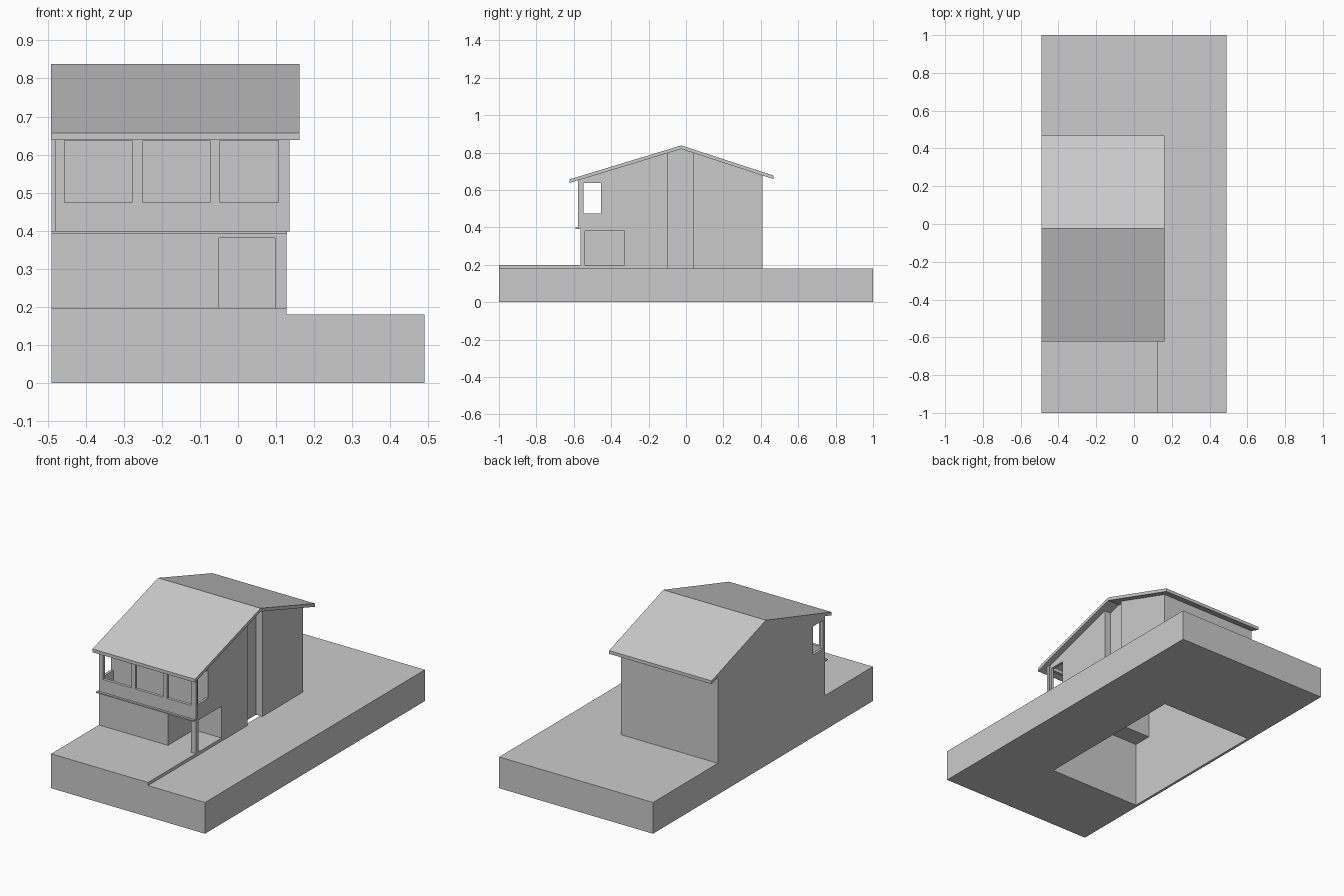
import bpy, bmesh

cube = bpy.data.objects.get("Cube")
if cube:
    bpy.data.objects.remove(cube, do_unlink=True)

grey = bpy.data.materials.new("plain_grey")
grey.use_nodes = True
grey.diffuse_color = (0.6, 0.6, 0.6, 1)
bsdf = next(n for n in grey.node_tree.nodes if n.type == 'BSDF_PRINCIPLED')
bsdf.inputs["Base Color"].default_value = grey.diffuse_color

# Main dimensions
LEFT, RIGHT = -0.49, 0.127
FRONT, BACK = -0.565, 0.41
T = 0.015                                   # wall thickness
GROUND, PAVED, FLOOR = 0.18, 0.198, 0.398
RIDGE_Y, RIDGE_Z = -0.025, 0.838
EAVE_F, EAVE_B = (-0.622, 0.657), (0.468, 0.677)
ROOF_T = 0.019


def under(y):
    """Height of the roof's underside at y."""
    ey, ez = EAVE_F if y < RIDGE_Y else EAVE_B
    f = (y - RIDGE_Y) / (ey - RIDGE_Y)
    return RIDGE_Z + f * (ez - RIDGE_Z) - ROOF_T


def prism(name, outline, x0, x1):
    """Extrude a (y, z) outline along x."""
    bm = bmesh.new()
    face = bm.faces.new([bm.verts.new((x0, y, z)) for y, z in outline])
    ext = bmesh.ops.extrude_face_region(bm, geom=[face])
    moved = [v for v in ext["geom"] if isinstance(v, bmesh.types.BMVert)]
    bmesh.ops.translate(bm, verts=moved, vec=(x1 - x0, 0, 0))
    bmesh.ops.recalc_face_normals(bm, faces=bm.faces[:])
    mesh = bpy.data.meshes.new(name)
    bm.to_mesh(mesh)
    bm.free()
    mesh.materials.append(grey)
    obj = bpy.data.objects.new(name, mesh)
    bpy.context.collection.objects.link(obj)
    return obj


def box(name, x0, x1, y0, y1, z0, z1):
    return prism(name, [(y0, z0), (y1, z0), (y1, z1), (y0, z1)], x0, x1)


def wall(name, x0, x1, y0, y1, z0=GROUND):
    """Wall whose top follows the roof."""
    top = [(y1, under(y1))]
    if y0 < RIDGE_Y < y1:
        top.append((RIDGE_Y, under(RIDGE_Y)))
    top.append((y0, under(y0)))
    return prism(name, [(y0, z0), (y1, z0)] + top, x0, x1)


def cut(obj, *bounds):
    """Cut a box-shaped opening."""
    cutter = box("cutter", *bounds)
    cutter.hide_render = True
    mod = obj.modifiers.new("opening", 'BOOLEAN')
    mod.operation = 'DIFFERENCE'
    mod.solver = 'EXACT'
    mod.object = cutter
    bpy.context.view_layer.objects.active = obj
    bpy.ops.object.modifier_apply(modifier=mod.name)
    bpy.data.objects.remove(cutter, do_unlink=True)


# Ground block, open below the house, and the raised forecourt
ground = box("ground_block", LEFT, -LEFT, -1, 1, 0, GROUND)
cut(ground, LEFT + T, RIGHT - T, FRONT + T, BACK - T, -0.1, 0.3)
box("forecourt", LEFT, RIGHT, -1, FRONT, GROUND, PAVED)

# Side walls: the right one has a shallow recessed strip
WINDOW_Y, WINDOW_Z = (-0.547, -0.455), (0.474, 0.637)
PORCH_X, PORCH_Y, PORCH_TOP = -0.05, -0.33, 0.381
STRIP, DEPTH = (-0.095, 0.04), 0.04
left_wall = wall("left_wall", LEFT, LEFT + T, FRONT, BACK)
cut(left_wall, LEFT - 0.1, LEFT + 0.1, *WINDOW_Y, *WINDOW_Z)
right_wall = wall("right_wall_front", RIGHT - T, RIGHT, FRONT, STRIP[0])
cut(right_wall, 0, 0.3, *WINDOW_Y, *WINDOW_Z)
cut(right_wall, 0, 0.3, -0.54, PORCH_Y, PAVED, PORCH_TOP)
wall("right_wall_back", RIGHT - T, RIGHT, STRIP[1], BACK)
inner = RIGHT - DEPTH
wall("recessed_strip", inner - T, inner, STRIP[0] - T, STRIP[1] + T)
wall("strip_front_return", inner, RIGHT - T, STRIP[0] - T, STRIP[0])
wall("strip_back_return", inner, RIGHT - T, STRIP[1], STRIP[1] + T)
wall("back_wall", LEFT + T, RIGHT - T, BACK - T, BACK)

# Ground floor front and corner porch
box("front_wall", LEFT + T, PORCH_X, FRONT, FRONT + T, GROUND, FLOOR)
box("porch_header", PORCH_X, RIGHT - T, FRONT, FRONT + T, PORCH_TOP, FLOOR)
box("porch_corner_post", 0.097, RIGHT - T, FRONT, -0.54, GROUND, PORCH_TOP)
box("porch_side_wall", PORCH_X - T, PORCH_X, FRONT + T, PORCH_Y, GROUND, PORCH_TOP)
box("porch_back_wall", PORCH_X - T, RIGHT - T, PORCH_Y, PORCH_Y + T, GROUND, PORCH_TOP)
box("porch_floor", PORCH_X, RIGHT - T, FRONT, PORCH_Y, GROUND, PAVED)
box("porch_ceiling", PORCH_X - T, RIGHT - T, FRONT + T, PORCH_Y + T, PORCH_TOP, FLOOR)

# Upper gallery with three front openings
box("gallery_floor", LEFT + T, PORCH_X - T, FRONT + T, -0.44, PORCH_TOP, FLOOR)
wall("gallery_back_wall", LEFT + T, RIGHT - T, WINDOW_Y[1], -0.44, PORCH_TOP)
panel = wall("gallery_front", -0.48, 0.135, -0.577, FRONT + 0.005, FLOOR)
for x0, x1 in ((-0.455, -0.278), (-0.25, -0.073), (-0.047, 0.106)):
    cut(panel, x0, x1, -0.7, -0.5, *WINDOW_Z)
box("gallery_ledge", LEFT, 0.129, -0.59, FRONT, FLOOR - 0.006, FLOOR + 0.001)

# Gabled roof slab
ridge = (RIDGE_Y, RIDGE_Z)
slab_top = [EAVE_F, ridge, EAVE_B]
slab_under = [(y, z - ROOF_T) for y, z in reversed(slab_top)]
prism("roof", slab_top + slab_under, LEFT - 0.001, 0.162)
